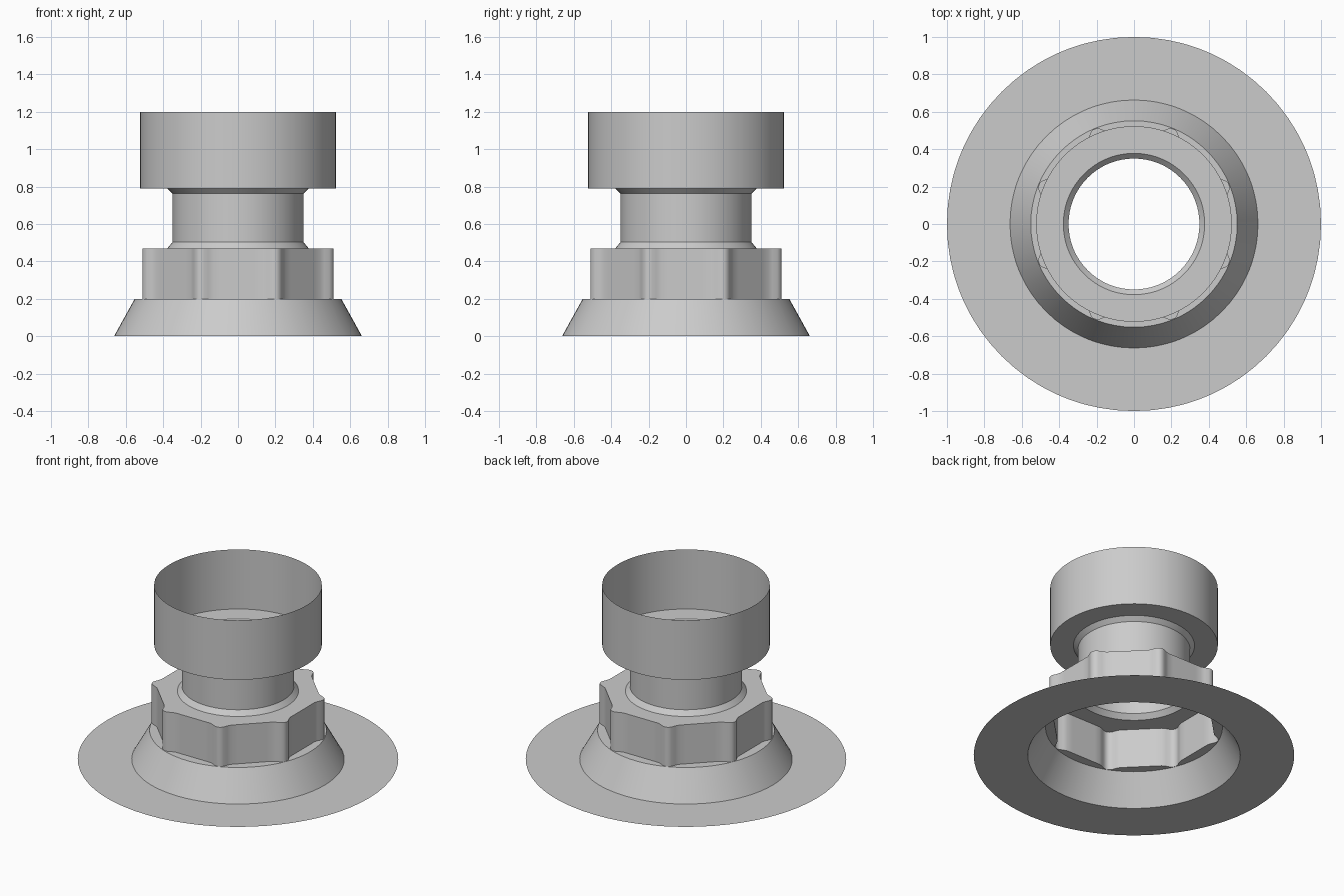
import bpy, bmesh, math

cube = bpy.data.objects.get("Cube")
if cube:
    bpy.data.objects.remove(cube)

grey = bpy.data.materials.new("plain_grey")
grey.use_nodes = True
GREY = (0.6, 0.6, 0.6, 1)
grey.diffuse_color = GREY
grey.node_tree.nodes["Principled BSDF"].inputs["Base Color"].default_value = GREY

# Nut outline: eight flat sides with a raised, softly rounded rib at each corner
FLAT = 0.49
RIB = {0: 0.55, 1.2: 0.549, 3: 0.54, 5: 0.522}
OFFSETS = [-7.5, -5, -3, -1.2, 0, 1.2, 3, 5, 7.5, 12, 17, 22.5, 28, 33]
ANGLES = [math.radians(22.5 + 45 * k + o) for k in range(8) for o in OFFSETS]


def circle(radius):
    return [radius] * len(ANGLES)


def nut_outline():
    side = [RIB.get(abs(o), FLAT / math.cos(math.radians(o - 22.5 if o > 0 else o + 22.5)))
            for o in OFFSETS]
    return side * 8


def loft(name, *rings):
    """Open shell through (radii, height) rings, listed so that faces point outward."""
    bm = bmesh.new()
    loops = [[bm.verts.new((r * math.cos(a), r * math.sin(a), z))
              for r, a in zip(radii, ANGLES)] for radii, z in rings]
    n = len(ANGLES)
    for low, high in zip(loops, loops[1:]):
        for i in range(n):
            j = (i + 1) % n
            bm.faces.new((low[i], low[j], high[j], high[i]))
    mesh = bpy.data.meshes.new(name)
    bm.to_mesh(mesh)
    bm.free()
    mesh.materials.append(grey)
    obj = bpy.data.objects.new(name, mesh)
    bpy.context.collection.objects.link(obj)
    bpy.ops.object.select_all(action="DESELECT")
    obj.select_set(True)
    bpy.context.view_layer.objects.active = obj
    bpy.ops.object.shade_smooth_by_angle(angle=math.radians(28))
    return obj


# Flat base flange and its sloping skirt
loft("base_flange", (circle(1.0), 0), (circle(0.663), 0))
loft("base_skirt", (circle(0.663), 0), (circle(0.552), 0.2))

# Ribbed nut, open through the middle, with the ledge it stands on
nut = nut_outline()
loft("nut_ledge", (circle(0.552), 0.2), (nut, 0.2))
loft("nut_wall", (nut, 0.2), (nut, 0.47))
loft("nut_top", (nut, 0.47), (circle(0.378), 0.47))

# Neck with a chamfer at each end
loft("neck", (circle(0.378), 0.47), (circle(0.35), 0.503),
     (circle(0.35), 0.762), (circle(0.378), 0.79))

# Open cup on top
loft("cup_floor", (circle(0.378), 0.79), (circle(0.523), 0.79))
loft("cup_wall", (circle(0.523), 0.79), (circle(0.523), 1.2))
